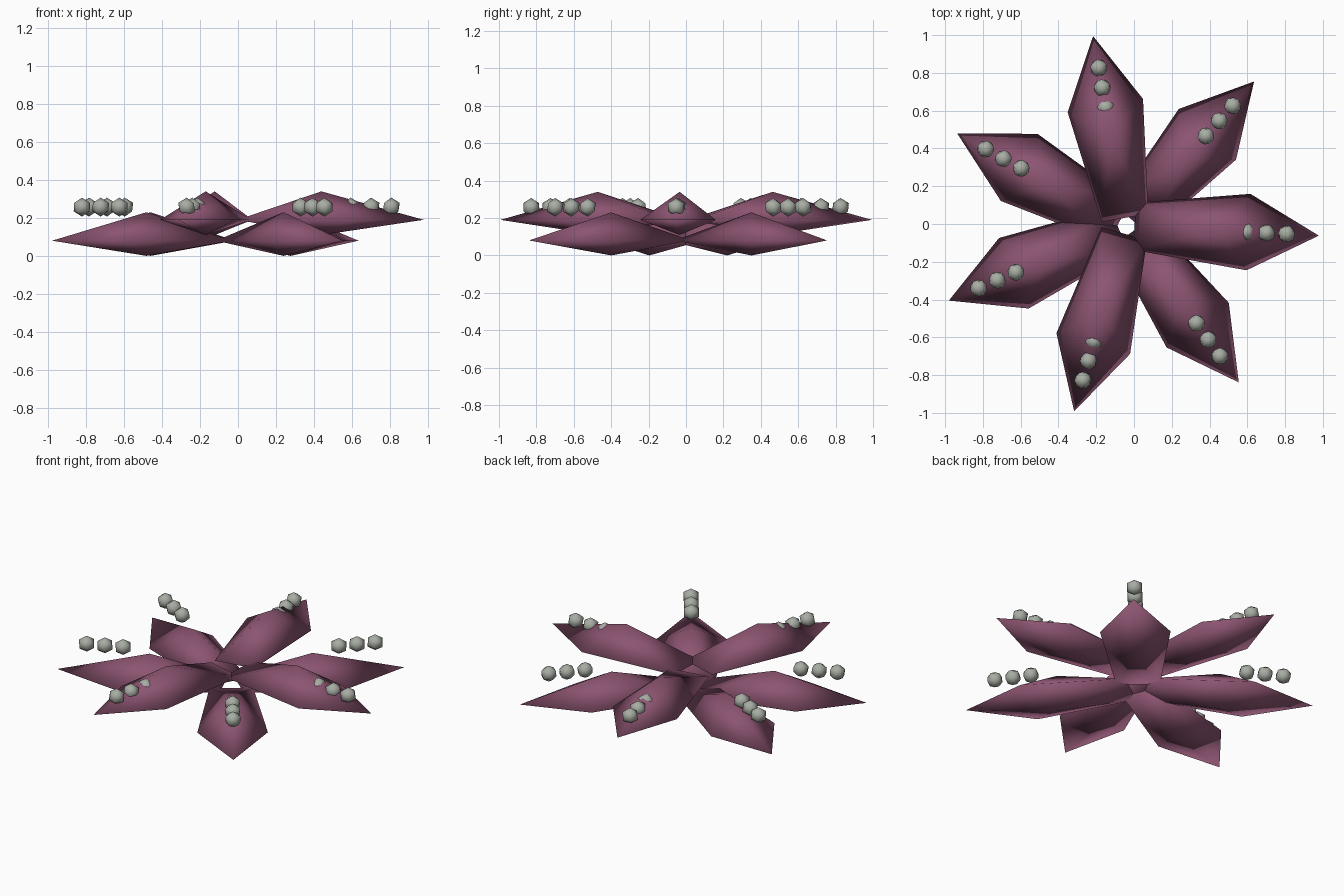
import bpy, bmesh, math
from mathutils import Matrix, Vector

cube = bpy.data.objects.get("Cube")
if cube:
    bpy.data.objects.remove(cube)

PETALS = 7
CENTRE = Vector((-0.04, -0.01, 0))
START = math.radians(-2.9)
RAISED = (0, 2, 5)            # petals sitting on the upper layer


def make_material(name, rgb):
    mat = bpy.data.materials.new(name)
    mat.use_nodes = True
    mat.diffuse_color = (*rgb, 1)
    mat.node_tree.nodes["Principled BSDF"].inputs["Base Color"].default_value = (*rgb, 1)
    return mat


def make_object(name, bm, mat, matrix):
    bmesh.ops.recalc_face_normals(bm, faces=bm.faces)
    for f in bm.faces:
        f.smooth = True
    mesh = bpy.data.meshes.new(name)
    bm.to_mesh(mesh)
    bm.free()
    mesh.materials.append(mat)
    obj = bpy.data.objects.new(name, mesh)
    obj.matrix_world = matrix
    bpy.context.collection.objects.link(obj)
    return obj


def petal_mesh():
    """Stretched five-sided double pyramid pointing along +x."""
    bm = bmesh.new()
    top = bm.verts.new((0, 0, 0.15))
    bottom = bm.verts.new((0, 0, -0.08))
    rim = []
    for k in range(5):
        a = math.tau * k / 5
        rim.append(bm.verts.new((0.54 * math.cos(a), 0.213 * math.sin(a), 0)))
    for a, b in zip(rim, rim[1:] + rim[:1]):
        bm.faces.new((a, b, top))
        bm.faces.new((b, a, bottom))
    return bm


def bead_mesh():
    bm = bmesh.new()
    bmesh.ops.create_icosphere(bm, subdivisions=1, radius=0.05)
    return bm


plum = make_material("plum", (0.262, 0.089, 0.165))
grey = make_material("pale_grey", (0.39, 0.42, 0.37))

for i in range(PETALS):
    turn = Matrix.Translation(CENTRE) @ Matrix.Rotation(START + math.tau * i / PETALS, 4, "Z")
    # petal
    z = 0.19 if i in RAISED else 0.08
    make_object(f"petal_{i + 1}", petal_mesh(), plum, turn @ Matrix.Translation((0.48, 0, z)))
    # row of beads near the tip
    for j in range(3):
        place = turn @ Matrix.Translation((0.635 + 0.107 * j, 0, 0.257))
        make_object(f"bead_{i + 1}_{j + 1}", bead_mesh(), grey, place)
